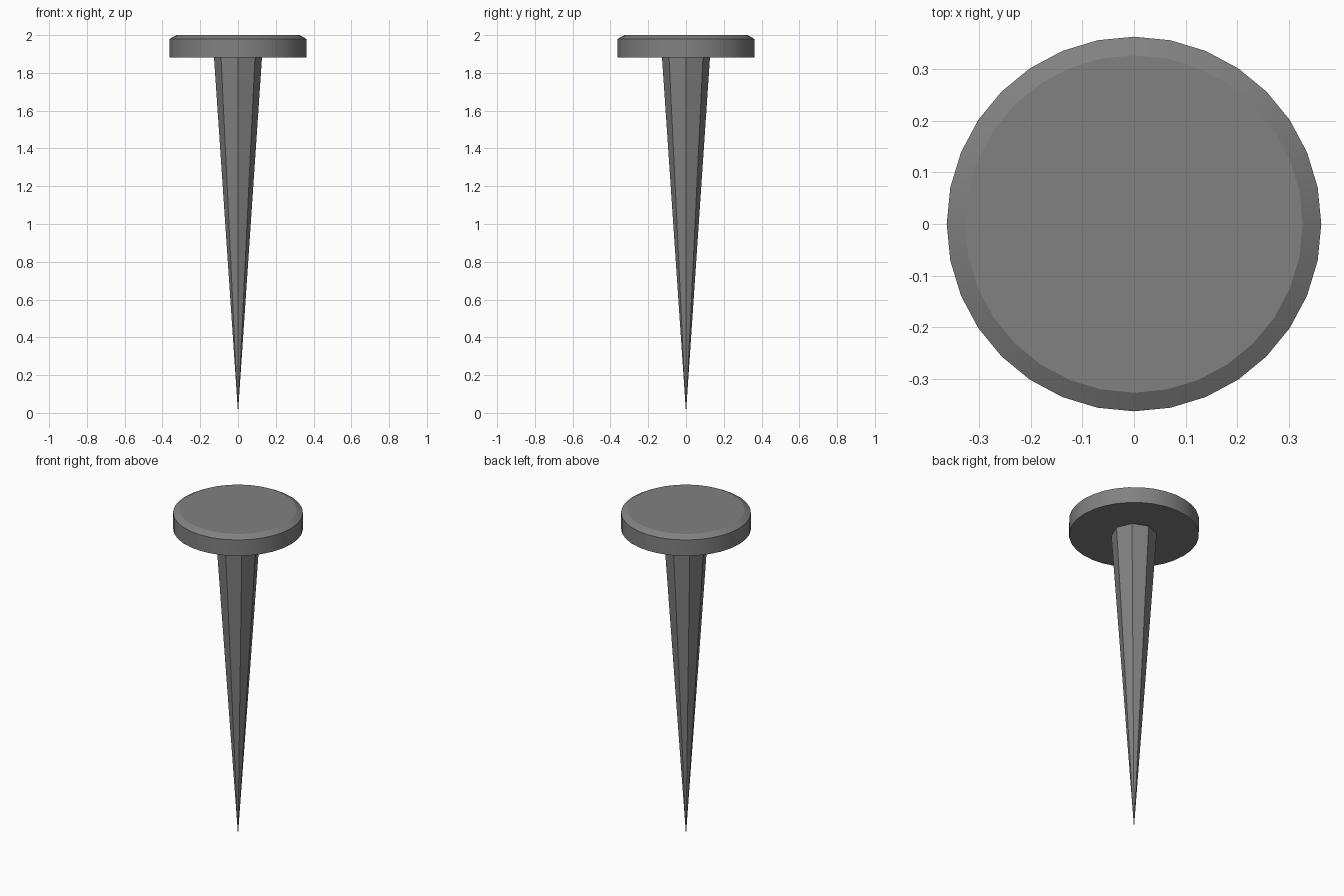
import bpy, bmesh
from math import cos, sin, tau, radians

if "Cube" in bpy.data.objects:
    bpy.data.objects.remove(bpy.data.objects["Cube"])

# Dark grey metal shared by both parts
metal = bpy.data.materials.new("dark_grey_metal")
metal.diffuse_color = (0.22, 0.22, 0.22, 1)
metal.use_nodes = True
metal.node_tree.nodes["Principled BSDF"].inputs["Base Color"].default_value = metal.diffuse_color


def lathe(name, profile, sides):
    """Revolve (radius, z) points around z; radius 0 collapses to a point."""
    bm = bmesh.new()
    rings = []
    for r, z in profile:
        if r == 0:
            rings.append([bm.verts.new((0, 0, z))] * sides)
        else:
            rings.append([bm.verts.new((r * cos(tau * i / sides), r * sin(tau * i / sides), z))
                          for i in range(sides)])
    for low, high in zip(rings, rings[1:]):
        for i in range(sides):
            j = (i + 1) % sides
            corners = dict.fromkeys((low[i], low[j], high[j], high[i]))
            bm.faces.new(list(corners))
    # Flat caps on open ends
    for ring in (rings[0], rings[-1]):
        if len(set(ring)) > 1:
            bm.faces.new(ring)
    bmesh.ops.recalc_face_normals(bm, faces=bm.faces)
    mesh = bpy.data.meshes.new(name)
    bm.to_mesh(mesh)
    bm.free()
    mesh.materials.append(metal)
    obj = bpy.data.objects.new(name, mesh)
    bpy.context.collection.objects.link(obj)
    return obj


# Tapered eight-sided spike, flat shaded
lathe("shank", [(0, 0), (0.127, 1.882)], 8)

# Round head with chamfered top rim, smooth around the side
head = lathe("head", [(0.362, 1.882), (0.362, 1.98), (0.326, 2.0)], 32)
bpy.context.view_layer.objects.active = head
head.select_set(True)
bpy.ops.object.shade_smooth_by_angle(angle=radians(25))
